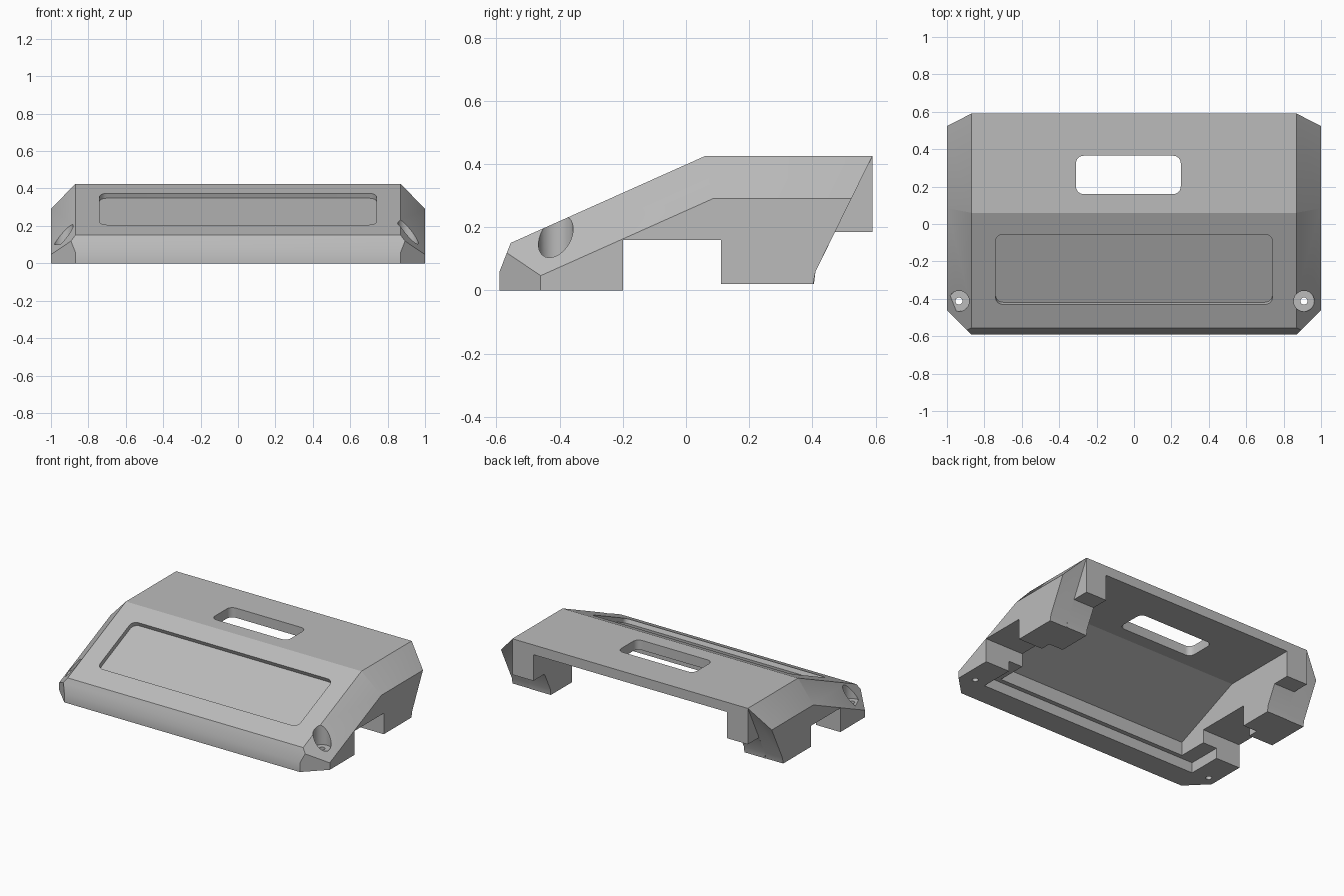
import bpy, bmesh, math
from mathutils import Vector, Matrix

cube = bpy.data.objects.get("Cube")
if cube:
    bpy.data.objects.remove(cube, do_unlink=True)

grey = bpy.data.materials.new("plain grey")
grey.use_nodes = True
COLOUR = (0.5, 0.5, 0.5, 1)
grey.diffuse_color = COLOUR
grey.node_tree.nodes["Principled BSDF"].inputs["Base Color"].default_value = COLOUR


def make(name, bm):
    bmesh.ops.recalc_face_normals(bm, faces=bm.faces)
    mesh = bpy.data.meshes.new(name)
    bm.to_mesh(mesh)
    bm.free()
    mesh.materials.append(grey)
    obj = bpy.data.objects.new(name, mesh)
    bpy.context.collection.objects.link(obj)
    return obj


def prism(profile, x0, x1):
    """Side profile of (y, z) points swept along x."""
    bm = bmesh.new()
    face = bm.faces.new([bm.verts.new((x0, y, z)) for y, z in profile])
    new = bmesh.ops.extrude_face_region(bm, geom=[face])["geom"]
    verts = [v for v in new if isinstance(v, bmesh.types.BMVert)]
    bmesh.ops.translate(bm, verts=verts, vec=(x1 - x0, 0, 0))
    return bm


def box(size, matrix, radius=0):
    """Box with optionally rounded upright edges."""
    bm = bmesh.new()
    bmesh.ops.create_cube(bm, size=1)
    bmesh.ops.scale(bm, verts=bm.verts, vec=size)
    if radius:
        upright = [e for e in bm.edges
                   if abs(e.verts[0].co.z - e.verts[1].co.z) > size[2] / 2]
        bmesh.ops.bevel(bm, geom=upright, offset=radius, segments=6,
                        profile=0.5, affect='EDGES')
    bmesh.ops.transform(bm, matrix=matrix, verts=bm.verts)
    return bm


def span(x0, x1, y0, y1, z0, z1, radius=0):
    centre = Matrix.Translation(((x0 + x1) / 2, (y0 + y1) / 2, (z0 + z1) / 2))
    return box((x1 - x0, y1 - y0, z1 - z0), centre, radius)


def cylinder(x, y, z0, z1, radius):
    bm = bmesh.new()
    bmesh.ops.create_cone(bm, cap_ends=True, segments=40, radius1=radius,
                          radius2=radius, depth=z1 - z0,
                          matrix=Matrix.Translation((x, y, (z0 + z1) / 2)))
    return bm


def cut(target, bm):
    cutter = make("cutter", bm)
    cutter.hide_render = True
    mod = target.modifiers.new("cut", 'BOOLEAN')
    mod.operation = 'DIFFERENCE'
    mod.solver = 'EXACT'
    mod.object = cutter
    bpy.context.view_layer.objects.active = target
    bpy.ops.object.modifier_apply(modifier=mod.name)
    bpy.data.objects.remove(cutter, do_unlink=True)


# Outer block with sloping front
lip = Vector((0, -0.555, 0.15))
crest = Vector((0, 0.06, 0.425))
bm = prism([(-0.59, 0), (-0.59, 0.06), lip.yz, crest.yz, (0.59, 0.425), (0.59, 0)], -1, 1)

# Chamfers along the ends and at the front corners
for s in (-1, 1):
    along = crest - lip
    slope_normal = Vector((0.13 * s, 0, -0.146)).cross(along)
    if slope_normal.z < 0:
        slope_normal.negate()
    for co, normal in [((0.87 * s, lip.y, lip.z), slope_normal),
                       ((0.87 * s, 0, 0.425), (0.135 * s, 0, 0.13)),
                       ((0.87 * s, -0.59, 0), (s, -1, 0))]:
        bmesh.ops.bisect_plane(bm, geom=bm.verts[:] + bm.edges[:] + bm.faces[:],
                               plane_co=co, plane_no=normal, clear_outer=True)
        bmesh.ops.holes_fill(bm, edges=[e for e in bm.edges if e.is_boundary])
body = make("stand_body", bm)

# Undercut behind the rear legs
cut(body, prism([(0.11, -0.1), (0.11, 0.02), (0.405, 0.02), (0.41, 0.06),
                 (0.472, 0.185), (0.7, 0.185), (0.7, -0.1)], -1.1, 1.1))
# Gap between front feet and rear legs
cut(body, span(-1.1, 1.1, -0.2, 0.11, -0.1, 0.16))
# Leaning back faces at both ends
for s in (-1, 1):
    cut(body, prism([(0.61, 0.4655), (0.59, 0.425), (0.41, 0.06), (0.38, -0.1),
                     (0.7, -0.1), (0.7, 0.4655)], 0.87 * s, 1.1 * s))
# Hollow underside, open at the back
cut(body, prism([(-0.4, -0.1), (-0.4, 0.16), (0.07, 0.36), (0.7, 0.36),
                 (0.7, -0.1)], -0.715, 0.715))
# Shallow step behind the front rim, and notches inside the legs
cut(body, span(-0.82, 0.82, -0.43, -0.15, -0.1, 0.07))
cut(body, span(-0.82, 0.82, 0.05, 0.18, -0.1, 0.16))
# Slot through the top
cut(body, span(-0.31, 0.25, 0.16, 0.365, 0.2, 0.6, 0.04))

# Recessed panel in the slope
angle = math.atan2(crest.z - lip.z, crest.y - lip.y)
mid_y = -0.2425
mid_z = lip.z + (mid_y - lip.y) * math.tan(angle)
depth = 0.028
tilt = Matrix.Translation((0, mid_y, mid_z)) @ Matrix.Rotation(angle, 4, 'X')
cut(body, box((1.48, 0.375 / math.cos(angle), 2 * depth), tilt, 0.04))

# Screw holes with flat seats
for x in (-0.936, 0.909):
    cut(body, cylinder(x, -0.412, 0.1, 0.6, 0.055))
    cut(body, cylinder(x, -0.412, -0.1, 0.3, 0.019))

# Soft front lip and bores, crisp edges elsewhere
bpy.ops.object.select_all(action='DESELECT')
body.select_set(True)
bpy.context.view_layer.objects.active = body
bpy.ops.object.shade_smooth_by_angle(angle=math.radians(23))
